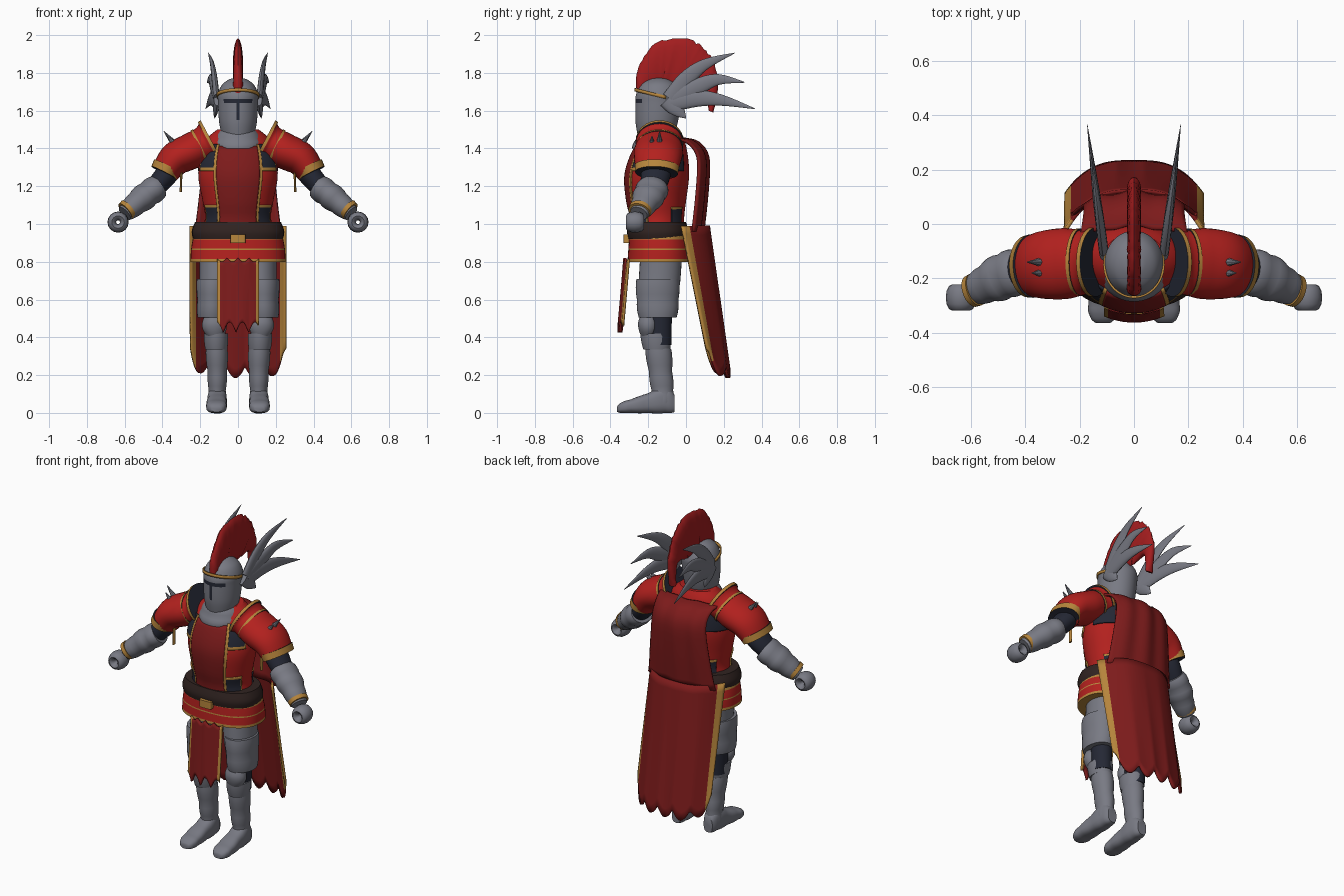
import bpy, bmesh, math, random
from mathutils import Vector

random.seed(3)
cube = bpy.data.objects.get("Cube")
if cube:
    bpy.data.objects.remove(cube)

X, Y, Z = Vector((1, 0, 0)), Vector((0, 1, 0)), Vector((0, 0, 1))


def paint(name, *rgb):
    m = bpy.data.materials.new(name)
    m.use_nodes = True
    m.diffuse_color = (*rgb, 1)
    m.node_tree.nodes["Principled BSDF"].inputs["Base Color"].default_value = (*rgb, 1)
    return m


steel = paint("steel", .19, .195, .23)
red = paint("bright red", .45, .015, .013)
wine = paint("dark red cloth", .205, .011, .011)
plume = paint("plume red", .36, .012, .013)
gold = paint("gold trim", .47, .235, .045)
dark = paint("dark cloth", .018, .021, .035)
brown = paint("brown leather", .03, .017, .015)


def finish(bm, name, mats, rule=None, mirror=False, thick=0):
    """Turn a bmesh into a smooth, coloured object."""
    bmesh.ops.recalc_face_normals(bm, faces=bm.faces)
    if rule:
        for f in bm.faces:
            f.material_index = rule(f.calc_center_median())
    mesh = bpy.data.meshes.new(name)
    bm.to_mesh(mesh)
    bm.free()
    obj = bpy.data.objects.new(name, mesh)
    bpy.context.collection.objects.link(obj)
    for m in mats:
        mesh.materials.append(m)
    bpy.ops.object.select_all(action='DESELECT')
    obj.select_set(True)
    bpy.context.view_layer.objects.active = obj
    bpy.ops.object.shade_smooth_by_angle(angle=math.radians(40))
    if thick:
        mod = obj.modifiers.new("Thickness", 'SOLIDIFY')
        mod.thickness, mod.offset = thick, 0
    if mirror:
        obj.modifiers.new("Mirror", 'MIRROR').use_mirror_merge = False


def spline(keys, sub):
    """Smooth samples through a list of number tuples."""
    out = []
    for i in range(len(keys) - 1):
        quad = [keys[min(max(i + k, 0), len(keys) - 1)] for k in (-1, 0, 1, 2)]
        for s in range(sub):
            t = s / sub
            out.append([b + .5 * t * (c - a + t * (2*a - 5*b + 4*c - d + t * (3*b - a - 3*c + d)))
                        for a, b, c, d in zip(*quad)])
    return out + [list(keys[-1])]


def skin(name, rings, mats, n=32, power=1, closed=False, **kw):
    """Skin elliptical rings, each given as centre and two radius vectors."""
    bm = bmesh.new()
    rows = []
    soft = lambda w: math.copysign(abs(w) ** power, w)
    for c, u, v in rings:
        angles = [math.tau * k / n for k in range(n)]
        rows.append([bm.verts.new(c + u * soft(math.cos(a)) + v * soft(math.sin(a))) for a in angles])
    pairs = list(zip(rows, rows[1:])) + ([(rows[-1], rows[0])] if closed else [])
    for a, b in pairs:
        for k in range(n):
            j = (k + 1) % n
            bm.faces.new((a[k], a[j], b[j], b[k]))
    if not closed:
        bm.faces.new(rows[0])
        bm.faces.new(rows[-1])
    finish(bm, name, mats, **kw)


def loft(name, keys, mats, side=X, axis=None, sub=4, lip=0, **kw):
    """Loft along keys of (x, y, z, side radius, other radius); lip bulges lames."""
    pts = spline(keys, sub)
    last = len(pts) - 1
    rings = []
    for i, p in enumerate(pts):
        t = axis or Vector(pts[min(i + 1, last)][:3]) - Vector(pts[max(i - 1, 0)][:3])
        t = t.normalized()
        u = (side - t * side.dot(t)).normalized()
        grow = 1 + lip * abs(math.sin(math.pi * i / 4))
        rings.append((Vector(p[:3]), u * p[3] * grow, t.cross(u) * p[4] * grow))
    skin(name, rings, mats, **kw)


def trim(name, start, end):
    """Gold band round a sleeve, with dark cloth filling its open ends."""
    middle = (Vector(start[:3]) + Vector(end[:3])) / 2
    loft(name, [start, end], [gold, dark], side=Y, sub=1, mirror=True,
         rule=lambda c: int((c - middle).length < .04))


def sheet(name, shape, mats, rule=None, nu=60, nv=16, thick=.014, mirror=False):
    """Cloth or band from shape(u, v), u from -1 to 1 and v from 0 to 1."""
    bm = bmesh.new()
    grid = [[bm.verts.new(shape(2 * i / nu - 1, j / nv)) for i in range(nu + 1)] for j in range(nv + 1)]
    for j in range(nv):
        for i in range(nu):
            f = bm.faces.new((grid[j][i], grid[j][i + 1], grid[j + 1][i + 1], grid[j + 1][i]))
            if rule:
                f.material_index = rule(2 * (i + .5) / nu - 1, (j + .5) / nv)
    finish(bm, name, mats, thick=thick, mirror=mirror)


# Tunic body, with fitted plates for the panel, its borders and the dark gaps
torso = [(0, -.15, .93, .2, .14), (0, -.15, 1.03, .175, .14), (0, -.155, 1.12, .187, .155),
         (0, -.152, 1.25, .21, .168), (0, -.14, 1.36, .2, .15), (0, -.125, 1.45, .165, .115),
         (0, -.12, 1.5, .11, .085)]
profile = spline(torso, 6)
loft("tunic", torso, [red], axis=Z, sub=6, n=80)


def patch(name, a, b, low, high, mats, rule=None, mirror=True):
    """Plate on the tunic between two angles from the front and two heights."""
    def shape(u, v):
        angle, z = a + (b - a) * (u + 1) / 2, low + (high - low) * v
        p, q = next((p, q) for p, q in zip(profile, profile[1:]) if q[2] >= z)
        t = (z - p[2]) / (q[2] - p[2])
        cy, rx, ry = (p[k] + (q[k] - p[k]) * t for k in (1, 3, 4))
        return 1.017 * rx * math.sin(angle), cy - 1.017 * ry * math.cos(angle), z
    sheet(name, shape, mats, rule, nu=24, thick=.009, mirror=mirror)


patch("front_panel", -.56, .56, .98, 1.41, [wine], mirror=False)
patch("panel_borders", .56, .64, 1.0, 1.42, [gold])
patch("chest_gaps", .64, 1.2, 1.28, 1.42, [dark, gold], lambda u, v: int(v < .13 or u > .8))
patch("waist_gaps", .64, 1.2, 1.0, 1.1, [dark, gold], lambda u, v: int(v > .87 or u > .87))
patch("armpit_gaps", 1.8, 2.5, 1.28, 1.42, [dark])
patch("back_waist_gaps", 2.1, 2.6, 1.0, 1.09, [dark, gold], lambda u, v: int(v > .87))
loft("gorget", [(0, -.15, 1.4, .135, .135), (0, -.15, 1.45, .125, .115), (0, -.15, 1.5, .09, .09)],
     [steel], axis=Z, lip=.04)

# Belt, buckle and banded skirt
loft("belt", [(0, -.15, .92, .237, .155), (0, -.15, .96, .245, .162), (0, -.15, 1.01, .228, .15)],
     [brown], axis=Z, power=.85)
loft("buckle", [(0, -.3, .9, .04, .03), (0, -.3, .945, .04, .03)], [gold], axis=Z, power=.3, sub=1)
loft("skirt", [(0, -.14, .8, .252, .17), (0, -.14, .87, .248, .165), (0, -.145, .94, .235, .155)],
     [red, gold], axis=Z, sub=10, n=48, power=.85,
     rule=lambda c: int(c.z < .815 or .862 < c.z < .872 or c.z > .915))

# Legs
loft("thighs", [(.11, -.13, .86, .095, .11), (.115, -.14, .7, .09, .11), (.13, -.15, .58, .08, .1)],
     [steel], axis=Z, mirror=True)
loft("thigh_plates", [(.137, -.15, .505, .077, .1), (.135, -.15, .6, .08, .11), (.13, -.15, .71, .088, .112)],
     [steel], axis=Z, lip=.04, mirror=True)
loft("knee_cloth", [(.125, -.14, .58, .06, .066), (.12, -.14, .36, .055, .063)], [dark], axis=Z, mirror=True)
loft("knee_guards", [(.12, -.2, .4, .04, .035), (.124, -.2, .44, .062, .05), (.125, -.2, .48, .064, .053),
                     (.125, -.2, .53, .045, .035)], [steel], axis=Z, mirror=True)
loft("greave_tops", [(.115, -.155, .335, .058, .07), (.117, -.16, .42, .064, .082)], [steel], axis=Z, lip=.04, mirror=True)
loft("shin_guards", [(.112, -.12, .05, .046, .05), (.11, -.125, .12, .045, .057), (.11, -.135, .22, .051, .061),
                     (.113, -.147, .34, .057, .068)], [steel], axis=Z, lip=.07, mirror=True)
loft("boots", [(.11, -.06, .05, .03, .045), (.11, -.11, .07, .047, .07), (.112, -.2, .052, .05, .052),
               (.114, -.29, .036, .053, .036), (.114, -.34, .028, .047, .028), (.114, -.364, .02, .026, .015)],
     [steel], axis=-Y, lip=.05, power=.75, mirror=True)

# Arms: flared sleeves with trim, dark cloth, lamed forearms, curled fists
loft("sleeves", [(.15, -.14, 1.435, .125, .12), (.18, -.14, 1.42, .118, .097), (.25, -.145, 1.385, .13, .095),
                 (.33, -.15, 1.345, .125, .09), (.385, -.155, 1.275, .11, .074)],
     [red], side=Y, sub=6, mirror=True)
trim("collar_trims", (.14, -.14, 1.44, .127, .124), (.155, -.14, 1.432, .127, .122))
trim("shoulder_trims", (.195, -.14, 1.412, .124, .1), (.207, -.14, 1.406, .124, .1))
trim("sleeve_trims", (.372, -.154, 1.305, .117, .081), (.39, -.156, 1.27, .114, .077))
loft("upper_arms", [(.3, -.15, 1.37, .07, .055), (.38, -.16, 1.26, .078, .06), (.46, -.185, 1.17, .06, .05)],
     [dark], side=Y, mirror=True)
loft("forearm_guards", [(.42, -.172, 1.2, .078, .063), (.475, -.19, 1.16, .082, .067),
                        (.535, -.217, 1.112, .07, .061), (.6, -.25, 1.055, .047, .043)],
     [steel], side=Y, lip=.09, mirror=True)
loft("wrist_rings", [(.58, -.24, 1.08, .062, .056), (.597, -.247, 1.066, .06, .053)], [gold], side=Y, sub=1, mirror=True)
grip = Vector((.635, -.27, 1.01))
spokes = [X * math.cos(k * math.tau / 16) + Z * math.sin(k * math.tau / 16) for k in range(16)]
skin("fists", [(grip + s * .033, Y * .048, s * .023) for s in spokes], [steel], n=12, closed=True, mirror=True)

# Shoulder spikes and hanging straps
for label, y, rise in (("small", -.18, .035), ("large", -.14, .06)):
    loft(f"{label}_shoulder_spikes", [(.325, y, 1.41, .022, .022), (.35 + rise * .7, y, 1.43 + rise, .002, .002)],
         [steel], side=Y, n=8, mirror=True)
loft("hanging_straps", [(.3, -.2, 1.28, .012, .006), (.303, -.2, 1.17, .012, .006)], [gold], side=Y, n=8, mirror=True)


# Helmet with eye and breath slits
def helmet_rule(c):
    eyes = 1.635 < c.z < 1.662 and abs(c.x) < .075
    breath = 1.55 < c.z < 1.64 and abs(c.x) < .011
    return int(c.y < -.16 and (eyes or breath))


loft("helmet", [(0, -.16, 1.465, .085, .095), (0, -.155, 1.54, .1, .112), (0, -.148, 1.64, .106, .12),
                (0, -.145, 1.69, .106, .118), (0, -.145, 1.74, .082, .092), (0, -.145, 1.768, .04, .045),
                (0, -.145, 1.773, .005, .005)],
     [steel, dark], axis=Z, sub=8, n=80, rule=helmet_rule)


def brow(u, v):
    a = u * 1.9
    return .109 * math.sin(a), -.147 - .122 * math.cos(a), 1.672 + .03 * math.cos(a) + .017 * v


sheet("brow_band", brow, [gold], nu=32, nv=1, thick=.008)

# Plume: lens-shaped rings between outer and inner outlines (y, z, y, z)
outline = [(-.262, 1.69, -.235, 1.67), (-.258, 1.81, -.2, 1.7), (-.18, 1.94, -.16, 1.72),
           (-.05, 1.985, -.11, 1.72), (.07, 1.95, -.06, 1.71), (.145, 1.86, .01, 1.71),
           (.172, 1.74, .095, 1.72), (.145, 1.59, .12, 1.6)]
crest = []
for oy, oz, iy, iz in spline(outline, 7):
    outer, inner = Vector((0, oy, oz)), Vector((0, iy, iz))
    half = (outer - inner) / 2
    crest.append(((outer + inner) / 2, X * random.uniform(.021, .027), half * random.uniform(.95, 1.04)))
skin("plume_crest", crest, [plume], n=16)

# Swept wing blades, leaning outwards toward the tips
blades = {"upper": [(-.08, 1.66), (0, 1.765), (.1, 1.845), (.257, 1.905)],
          "middle": [(-.07, 1.66), (.06, 1.725), (.17, 1.765), (.31, 1.75)],
          "lower": [(-.08, 1.64), (.06, 1.665), (.19, 1.655), (.365, 1.61)],
          "short": [(-.1, 1.66), (-.06, 1.62), (-.03, 1.59), (.0, 1.56)]}
for label, path in blades.items():
    widths = (.048, .044, .029, .002)
    loft(f"{label}_wing_blades", [(.115 + .13 * (y + .07), y, z, w * .36, w) for (y, z), w in zip(path, widths)],
         [steel], n=16, mirror=True)


# Cloth: back cape in two parts and the front hanging
def lower_cape(u, v):
    hem = .185 + .06 * (1 - abs(math.cos(math.pi * u / .4 + .4))) + .12 * u ** 8
    bend = abs(u) ** 3
    return .252 * u, .12 - .145 * bend + v * (.108 + .025 * bend), .99 + (hem - .99) * v


drape = spline([(-.01, 1.45), (.06, 1.43), (.112, 1.35), (.108, 1.18), (.085, .96)], 4)


def upper_cape(u, v):
    y, z = drape[round(v * 16)]
    return (.205 - .035 * math.sin(v * math.pi) + .025 * v) * u, y - .045 * u * u + .006 * math.cos(9 * u), z


def front_cloth(u, v):
    hem = .425 + .055 * abs(math.sin(5 * u + .5))
    top = .82 - .02 * abs(math.sin(6 * u))
    return .108 * u, -.325 - .03 * v + .022 * u * u, top + (hem - top) * v


sheet("lower_cape", lower_cape, [wine, gold], lambda u, v: int(abs(u) > .9))
sheet("upper_cape", upper_cape, [wine], nu=24)
sheet("front_cloth", front_cloth, [wine, gold], lambda u, v: int(abs(u) > .88))
